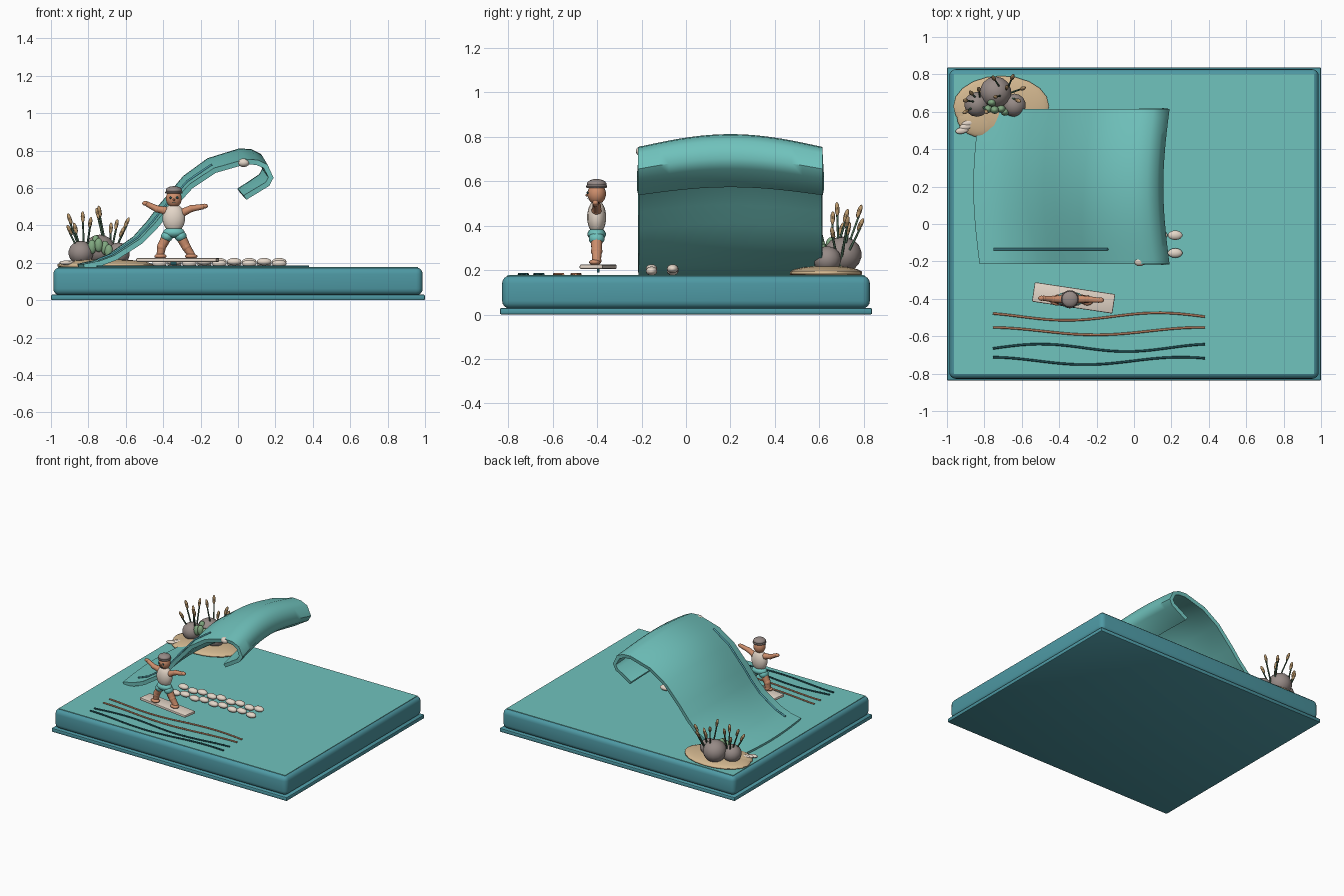
import bpy, bmesh, math
from mathutils import Vector

if "Cube" in bpy.data.objects:
    bpy.data.objects.remove(bpy.data.objects["Cube"])

def colour(name, r, g, b):
    lin = lambda c: ((c / 255 + 0.055) / 1.055) ** 2.4
    m = bpy.data.materials.new(name)
    m.diffuse_color = (lin(r), lin(g), lin(b), 1)
    m.use_nodes = True
    m.node_tree.nodes["Principled BSDF"].inputs["Base Color"].default_value = m.diffuse_color
    return m

WATER = colour("water teal", 112, 195, 189)
DEEP = colour("deep teal", 78, 153, 164)
CREAM = colour("cream", 228, 214, 200)
SKIN = colour("tan", 205, 142, 108)
ROCK = colour("rock grey", 150, 138, 134)
SAND = colour("sand", 212, 184, 144)
GREEN = colour("leaf green", 128, 168, 128)
STALK = colour("stalk green", 68, 98, 78)
DARK = colour("dark teal", 36, 88, 94)
SEED = colour("seed brown", 186, 152, 108)

def finish(name, mat, angle=40):
    ob = bpy.context.object
    ob.name = name
    ob.data.materials.append(mat)
    ob.data.shade_smooth()
    ob.data.set_sharp_from_angle(angle=math.radians(angle))
    return ob

def ball(name, loc, rad, mat, rot=(0, 0, 0), seg=14, rings=9):
    bpy.ops.mesh.primitive_uv_sphere_add(segments=seg, ring_count=rings, radius=1, location=loc, rotation=rot)
    bpy.context.object.scale = rad
    return finish(name, mat)

def box(name, loc, size, mat, bevel=0, segs=3, rot=0):
    bpy.ops.mesh.primitive_cube_add(size=1, location=loc, rotation=(0, 0, rot))
    ob = bpy.context.object
    ob.scale = size
    bpy.ops.object.transform_apply(location=False, rotation=False, scale=True)
    if bevel:
        mod = ob.modifiers.new("rounding", 'BEVEL')
        mod.width, mod.segments = bevel, segs
        bpy.ops.object.modifier_apply(modifier=mod.name)
    return finish(name, mat)

def rod(name, a, b, r1, r2, mat, sides=10):
    a, b = Vector(a), Vector(b)
    d = b - a
    bpy.ops.mesh.primitive_cone_add(vertices=sides, radius1=r1, radius2=r2, depth=d.length,
                                    location=(a + b) / 2, rotation=d.to_track_quat('Z', 'Y').to_euler())
    return finish(name, mat, 60)

def tube(name, pts, r, mat):
    cu = bpy.data.curves.new(name, 'CURVE')
    cu.dimensions, cu.bevel_depth, cu.bevel_resolution = '3D', r, 1
    cu.use_fill_caps = True
    sp = cu.splines.new('POLY')
    sp.points.add(len(pts) - 1)
    for p, co in zip(sp.points, pts):
        p.co = (*co, 1)
    ob = bpy.data.objects.new(name, cu)
    bpy.context.collection.objects.link(ob)
    cu.materials.append(mat)

# Base: rim plate, rounded block, flat water surface
box("base_plate", (0, 0, 0.015), (2, 1.675, 0.03), DEEP, 0.008, 2)
box("base_block", (0, 0, 0.101), (1.975, 1.655, 0.148), DEEP, 0.035, 4)
box("water_surface", (0, 0, 0.174), (1.925, 1.605, 0.006), WATER)

# Wave: curling profile swept along y, taller and shifted left in the middle
PROFILE = [(-0.826, 0.193), (-0.74, 0.21), (-0.66, 0.24), (-0.527, 0.326), (-0.45, 0.405),
           (-0.388, 0.481), (-0.26, 0.62), (-0.13, 0.706), (0.04, 0.754), (0.105, 0.75),
           (0.158, 0.725), (0.19, 0.655), (0.168, 0.612), (0.045, 0.537)]
Y0, Y1, ROWS = -0.215, 0.615, 18

def wave_point(x, z, y):
    s = math.sin(math.pi * (y - Y0) / (Y1 - Y0))
    return (x - 0.033 * s, y, 0.175 + (z - 0.175) * (1 + 0.1 * s))

bm = bmesh.new()
grid = [[bm.verts.new(wave_point(x, z, Y0 + (Y1 - Y0) * j / ROWS)) for j in range(ROWS + 1)]
        for x, z in PROFILE]
for a, b in zip(grid, grid[1:]):
    for j in range(ROWS):
        bm.faces.new((a[j], b[j], b[j + 1], a[j + 1]))
me = bpy.data.meshes.new("wave")
bm.to_mesh(me)
bm.free()
wave = bpy.data.objects.new("wave", me)
bpy.context.collection.objects.link(wave)
bpy.context.view_layer.objects.active = wave
mod = wave.modifiers.new("thickness", 'SOLIDIFY')
mod.thickness, mod.offset = 0.028, -1
bpy.ops.object.modifier_apply(modifier=mod.name)
finish("wave", WATER, 50)

# Raised streak along the back of the wave
tube("wave_streak", [wave_point(x, z + 0.004, -0.135) for x, z in PROFILE[1:8]], 0.007, DEEP)

# Foam: two rows beneath the curl and a row under the lip
for i in range(9):
    for j, y in enumerate((-0.155, -0.06)):
        ball("foam_blob", (-0.42 + 0.08 * i, y, 0.196 + 0.01 * ((i + j) % 2)),
             (0.04, 0.026, 0.02), CREAM)
for i in range(6):
    ball("lip_foam", (0.03, -0.2 + 0.065 * i, 0.735), (0.032, 0.026, 0.023), CREAM)

# Ripple lines: centre y, crest x, period, colour
for n, (yc, crest, per, mat) in enumerate([(-0.495, 0.13, 0.98, SKIN), (-0.573, 0.36, 1.13, SKIN),
                                           (-0.662, -0.5, 0.92, DARK), (-0.732, 0.25, 1.02, DARK)]):
    pts = [(x, yc + 0.02 * math.cos(2 * math.pi * (x - crest) / per), 0.181)
           for x in [-0.755 + 1.135 * k / 24 for k in range(25)]]
    tube("ripple_%d" % (n + 1), pts, 0.006, mat)

# Surfboard with fin
box("surfboard", (-0.323, -0.395, 0.215), (0.435, 0.105, 0.02), CREAM, 0.006, 2, math.radians(-8.5))
box("board_fin", (-0.345, -0.395, 0.198), (0.03, 0.012, 0.018), DARK)

# Surfer
CX, CY = -0.343, -0.402
def limb(name, joints, radii, mat):
    for (a, b), (r, s) in zip(zip(joints, joints[1:]), zip(radii, radii[1:])):
        rod(name, a, b, r, s, mat)
    for p, r in zip(joints, radii):
        ball(name + "_joint", p, (r * 1.08,) * 3, mat, seg=10, rings=7)

for s, foot_x in ((-1, -0.415), (1, -0.25)):
    limb("leg", [(CX + s * 0.035, CY, 0.345), (CX + s * 0.066, CY, 0.285), (foot_x, CY, 0.243)],
         [0.028, 0.024, 0.02], SKIN)
    ball("foot", (foot_x, CY - 0.008, 0.235), (0.034, 0.026, 0.014), SKIN)
    ball("short_leg", (CX + s * 0.036, CY, 0.342), (0.033, 0.036, 0.03), WATER)
    ball("eye", (CX + s * 0.018, CY - 0.041, 0.548), (0.007, 0.005, 0.006), DARK, seg=8, rings=6)
ball("shorts", (CX, CY, 0.362), (0.06, 0.042, 0.03), WATER)
ball("shirt", (CX, CY, 0.438), (0.062, 0.043, 0.078), CREAM)
limb("left_arm", [(CX - 0.05, CY, 0.48), (-0.433, CY, 0.488), (-0.482, CY + 0.005, 0.512)],
     [0.021, 0.018, 0.014], SKIN)
limb("right_arm", [(CX + 0.05, CY, 0.47), (-0.25, CY, 0.49), (-0.19, CY - 0.005, 0.5)],
     [0.021, 0.018, 0.014], SKIN)
for p in ((-0.495, CY + 0.005, 0.518), (-0.178, CY - 0.005, 0.503)):
    ball("hand", p, (0.018, 0.014, 0.013), SKIN)
rod("neck", (CX, CY, 0.49), (CX, CY, 0.53), 0.018, 0.018, SKIN)
ball("head", (CX, CY, 0.543), (0.044, 0.042, 0.048), SKIN)
ball("cap", (CX, CY, 0.588), (0.045, 0.044, 0.022), ROCK)
bpy.ops.mesh.primitive_torus_add(location=(CX, CY, 0.576), major_radius=0.041, minor_radius=0.007,
                                 major_segments=20, minor_segments=6)
finish("cap_band", ROCK)
ball("nose", (CX, CY - 0.043, 0.537), (0.006, 0.007, 0.006), SKIN, seg=8, rings=6)
box("mouth", (CX, CY - 0.041, 0.521), (0.018, 0.005, 0.004), DARK)

# Sandy islet
ball("sand_islet", (-0.71, 0.63, 0.187), (0.26, 0.165, 0.033), SAND, seg=20)
ball("sand_spit", (-0.81, 0.575, 0.185), (0.14, 0.115, 0.03), SAND, seg=20)

# Rocks, leaf buds and pebbles
for x, y, r in ((-0.74, 0.705, 0.085), (-0.84, 0.64, 0.068), (-0.64, 0.635, 0.063)):
    ball("rock", (x, y, 0.185 + r), (r, r, r * 0.95), ROCK)
for x, y, z in ((-0.78, 0.615, 0.285), (-0.745, 0.61, 0.295), (-0.71, 0.615, 0.28), (-0.69, 0.6, 0.26),
                (-0.76, 0.65, 0.31)):
    ball("leaf_bud", (x, y, z), (0.024, 0.022, 0.038), GREEN, seg=10)
for x, y in ((-0.92, 0.5), (-0.9, 0.52), (-0.885, 0.54)):
    ball("pebble", (x, y, 0.2), (0.036, 0.018, 0.012), CREAM, rot=(0, 0, 0.2), seg=10)

# Reeds: each stalk leans out from a clump to its seed head
CLUMPS = {(-0.82, 0.65): [(-0.9, 0.66, 0.42), (-0.83, 0.72, 0.43), (-0.9, 0.6, 0.36), (-0.79, 0.6, 0.40),
                          (-0.87, 0.7, 0.37)],
          (-0.69, 0.69): [(-0.75, 0.78, 0.45), (-0.65, 0.785, 0.39), (-0.595, 0.725, 0.40),
                          (-0.74, 0.68, 0.46), (-0.62, 0.66, 0.35), (-0.68, 0.73, 0.37)]}
for (bx, by), tips in CLUMPS.items():
    for x, y, z in tips:
        base, tip = Vector((bx, by, 0.2)), Vector((x, y, z))
        rod("reed_stalk", base, tip, 0.006, 0.005, STALK, 6)
        lean = (tip - base).to_track_quat('Z', 'Y').to_euler()
        ball("reed_head", tip + Vector((0, 0, 0.015)), (0.011, 0.011, 0.032), SEED, rot=lean, seg=8, rings=6)
